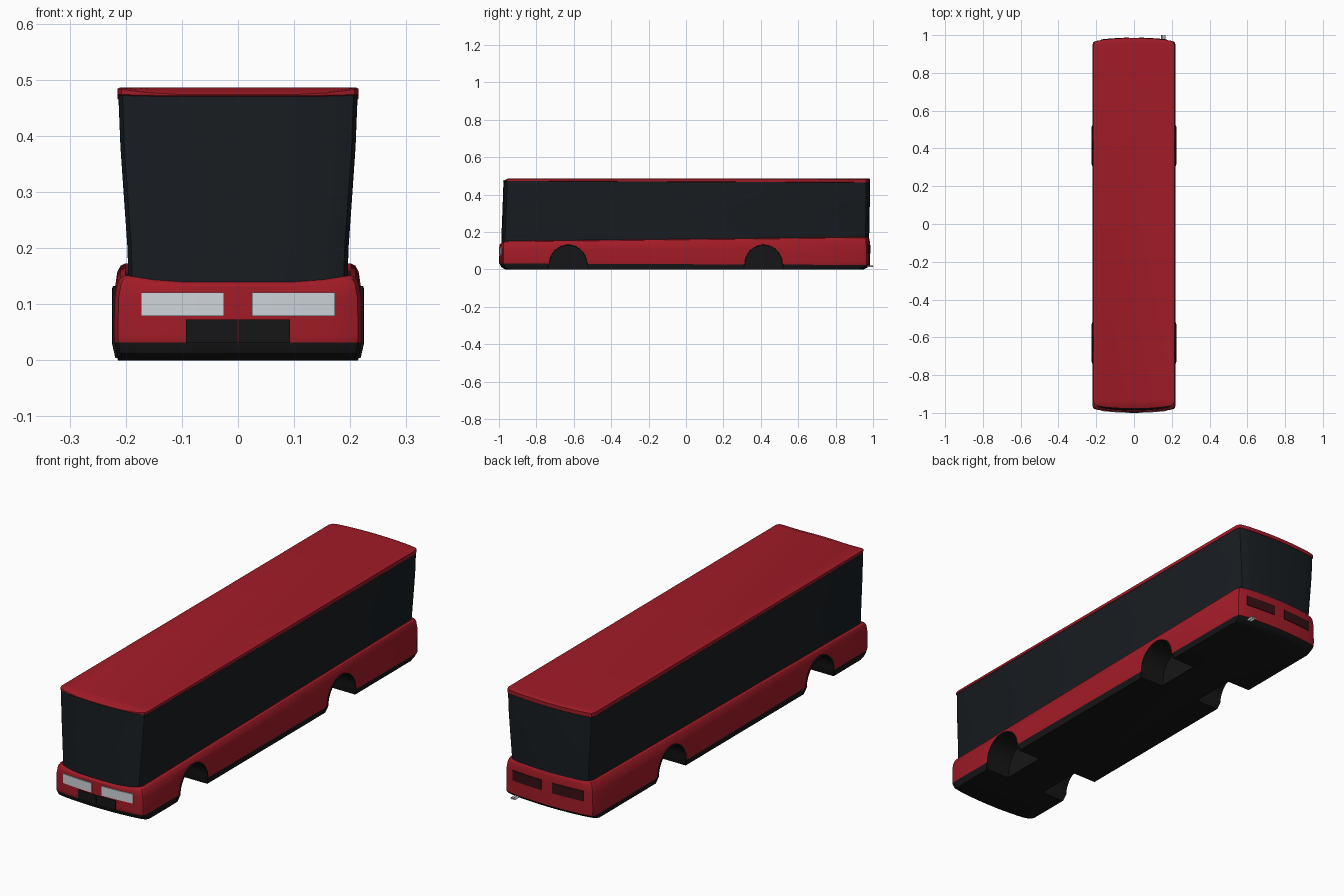
import bpy, bmesh, math

cube = bpy.data.objects.get("Cube")
if cube:
    bpy.data.objects.remove(cube, do_unlink=True)


def material(name, rgb, rough=0.5):
    m = bpy.data.materials.new(name)
    m.use_nodes = True
    m.diffuse_color = (*rgb, 1)
    node = m.node_tree.nodes["Principled BSDF"]
    node.inputs["Base Color"].default_value = (*rgb, 1)
    node.inputs["Roughness"].default_value = rough
    return m


BLACK = material("black_trim", (0.008, 0.008, 0.009))
RED = material("red_paint", (0.36, 0.011, 0.02))
GLASS = material("dark_glass", (0.009, 0.012, 0.015))
LAMP = material("headlamp_white", (0.62, 0.66, 0.7))
TAIL = material("tail_lamp_red", (0.035, 0.005, 0.007))
STEEL = material("steel", (0.5, 0.5, 0.5))

BOW = 0.016          # how far the ends curve back towards the corners
FRONT, REAR = -0.997, 0.984


def finish(name, bm, mats, smooth=True):
    bmesh.ops.recalc_face_normals(bm, faces=bm.faces[:])
    me = bpy.data.meshes.new(name)
    bm.to_mesh(me)
    bm.free()
    for m in mats:
        me.materials.append(m)
    ob = bpy.data.objects.new(name, me)
    bpy.context.collection.objects.link(ob)
    if smooth:
        smooth_object(ob)
    return ob


def smooth_object(ob):
    bpy.ops.object.select_all(action='DESELECT')
    ob.select_set(True)
    bpy.context.view_layer.objects.active = ob
    bpy.ops.object.shade_smooth_by_angle(angle=math.radians(30))


def end_curve(hw):
    """(x, setback) from the right corner across to the left corner."""
    half = [(hw * f, BOW * f * f) for f in (0.25, 0.5, 0.75)]
    half += [(hw - 0.022, BOW * 0.9), (hw - 0.007, BOW + 0.004), (hw, BOW + 0.02)]
    return [(-x, s) for x, s in reversed(half)] + [(0, 0)] + half


def ring(bm, zf, zr, hw, yf, yr, dip=0):
    """Plan outline with bowed ends; height runs from zf to zr, front edge dips."""
    verts = []
    for x, s in end_curve(hw):
        drop = dip * min(1, max(0, 1.6 * (1 - (x / hw) ** 2)))
        verts.append(bm.verts.new((x, yf + s, zf - drop)))
    for x, s in reversed(end_curve(hw)):
        verts.append(bm.verts.new((x, yr - s, zr)))
    return verts


def loft(name, rows, bands, mats):
    bm = bmesh.new()
    rings = [ring(bm, *r) for r in rows]
    for a, b, mat in zip(rings, rings[1:], bands):
        n = len(a)
        for i in range(n):
            j = (i + 1) % n
            bm.faces.new((a[i], a[j], b[j], b[i])).material_index = mat
    bm.faces.new(rings[0]).material_index = bands[0]
    bm.faces.new(rings[-1]).material_index = bands[-1]
    return finish(name, bm, mats, False)


# Lower body: black skirt, red flanks and the rounded shoulder under the glass
body = loft("lower_body", [
    (0.0, 0.0, 0.214, -0.965, 0.95),
    (0.012, 0.012, 0.217, -0.988, 0.974),
    (0.032, 0.024, 0.220, FRONT, REAR),
    (0.045, 0.045, 0.221, FRONT, REAR),
    (0.11, 0.125, 0.220, FRONT, REAR),
    (0.138, 0.158, 0.215, -0.996, 0.982, 0.006),
    (0.148, 0.169, 0.209, -0.992, 0.979, 0.01),
    (0.152, 0.173, 0.201, -0.988, 0.976, 0.012),
    (0.148, 0.169, 0.192, -0.980, 0.970, 0.012),
], [0, 0, 1, 1, 1, 1, 1, 1], [BLACK, RED])

# Wheel arches: one arch profile used for the wells and their lips
AXLES = (-0.63, 0.415)


def arch(r, foot, base):
    pts = [(foot, base)]
    pts += [(r * math.cos(math.pi * i / 20), 0.03 + r * math.sin(math.pi * i / 20))
            for i in range(21)]
    return pts + [(-foot, base)]


bm = bmesh.new()
for side in (-1, 1):
    for axle in AXLES:
        prof = arch(0.098, 0.113, -0.02)
        inner = [bm.verts.new((side * 0.1, axle + y, z)) for y, z in prof]
        outer = [bm.verts.new((side * 0.3, axle + y, z)) for y, z in prof]
        bm.faces.new(inner)
        bm.faces.new(outer)
        for i in range(len(prof)):
            j = (i + 1) % len(prof)
            bm.faces.new((inner[i], inner[j], outer[j], outer[i]))
cutter = finish("wheel_well_cutter", bm, [BLACK], False)
cutter.hide_render = True
mod = body.modifiers.new("wheel_wells", 'BOOLEAN')
mod.operation = 'DIFFERENCE'
mod.solver = 'EXACT'
mod.object = cutter
bpy.context.view_layer.objects.active = body
bpy.ops.object.modifier_apply(modifier=mod.name)
bpy.data.objects.remove(cutter, do_unlink=True)
smooth_object(body)

for side, label in ((-1, "right"), (1, "left")):
    for axle, place in zip(AXLES, ("front", "rear")):
        bm = bmesh.new()
        loops = []
        for r, foot, x in ((0.097, 0.111, 0.205), (0.097, 0.111, 0.2245),
                           (0.102, 0.116, 0.2235), (0.105, 0.119, 0.205)):
            loops.append([bm.verts.new((side * (x - (0.006 if z < 0.02 else 0)), axle + y, z))
                          for y, z in arch(r, foot, 0.004)])
        for a, b in zip(loops, loops[1:] + loops[:1]):
            for i in range(len(a) - 1):
                bm.faces.new((a[i], a[i + 1], b[i + 1], b[i]))
        for end in (0, -1):
            bm.faces.new([l[end] for l in loops])
        finish(f"{place}_{label}_arch_lip", bm, [BLACK])

# Wraparound glasshouse, leaning outward towards the roof
loft("window_band", [
    (0.13, 0.155, 0.195, -0.988, 0.978),
    (0.20, 0.20, 0.197, -0.986, 0.980),
    (0.30, 0.30, 0.204, -0.982, 0.982),
    (0.38, 0.38, 0.2095, -0.979, 0.983),
    (0.474, 0.466, 0.213, -0.976, 0.983, 0.002),
], [0] * 4, [GLASS])
smooth_object(bpy.data.objects["window_band"])

# Roof with a thin rim and a drooping front edge
loft("roof", [
    (0.472, 0.464, 0.2125, -0.976, 0.983, 0.002),
    (0.474, 0.466, 0.2145, -0.978, 0.985, 0.002),
    (0.484, 0.482, 0.2145, -0.978, 0.985, 0.010),
    (0.486, 0.485, 0.211, -0.974, 0.980, 0.010),
    (0.486, 0.486, 0.203, -0.945, 0.960),
], [0] * 4, [RED])
smooth_object(bpy.data.objects["roof"])


# Panels that follow the bowed ends
def panel(name, x0, x1, z0, z1, front, mat):
    bm = bmesh.new()
    steps = 6
    cols = []
    for i in range(steps + 1):
        x = x0 + (x1 - x0) * i / steps
        s = BOW * (x / 0.22) ** 2
        face = FRONT - 0.003 + s if front else REAR + 0.003 - s
        back = face + (0.01 if front else -0.01)
        cols.append([bm.verts.new((x, y, z)) for y, z in
                     ((face, z0), (face, z1), (back, z1), (back, z0))])
    for a, b in zip(cols, cols[1:]):
        for k in range(4):
            m = (k + 1) % 4
            bm.faces.new((a[k], a[m], b[m], b[k]))
    bm.faces.new(cols[0])
    bm.faces.new(cols[-1])
    finish(name, bm, [mat])


for side, label in ((-1, "right"), (1, "left")):
    panel(f"{label}_headlamp", side * 0.025, side * 0.173, 0.079, 0.121, True, LAMP)
    panel(f"{label}_grille", side * 0.001, side * 0.093, 0.032, 0.073, True, BLACK)
    panel(f"{label}_tail_lamp", side * 0.027, side * 0.175, 0.085, 0.13, False, TAIL)

# Twin exhaust pipes under the rear left corner
for k, x in enumerate((0.149, 0.162)):
    bpy.ops.mesh.primitive_cylinder_add(vertices=16, radius=0.005, depth=0.06, end_fill_type='NOTHING',
                                        location=(x, 0.97, 0.017), rotation=(math.pi / 2, 0, 0))
    pipe = bpy.context.object
    pipe.name = f"exhaust_pipe_{k + 1}"
    pipe.data.materials.append(STEEL)
    wall = pipe.modifiers.new("wall", 'SOLIDIFY')
    wall.thickness = 0.0012
    smooth_object(pipe)
